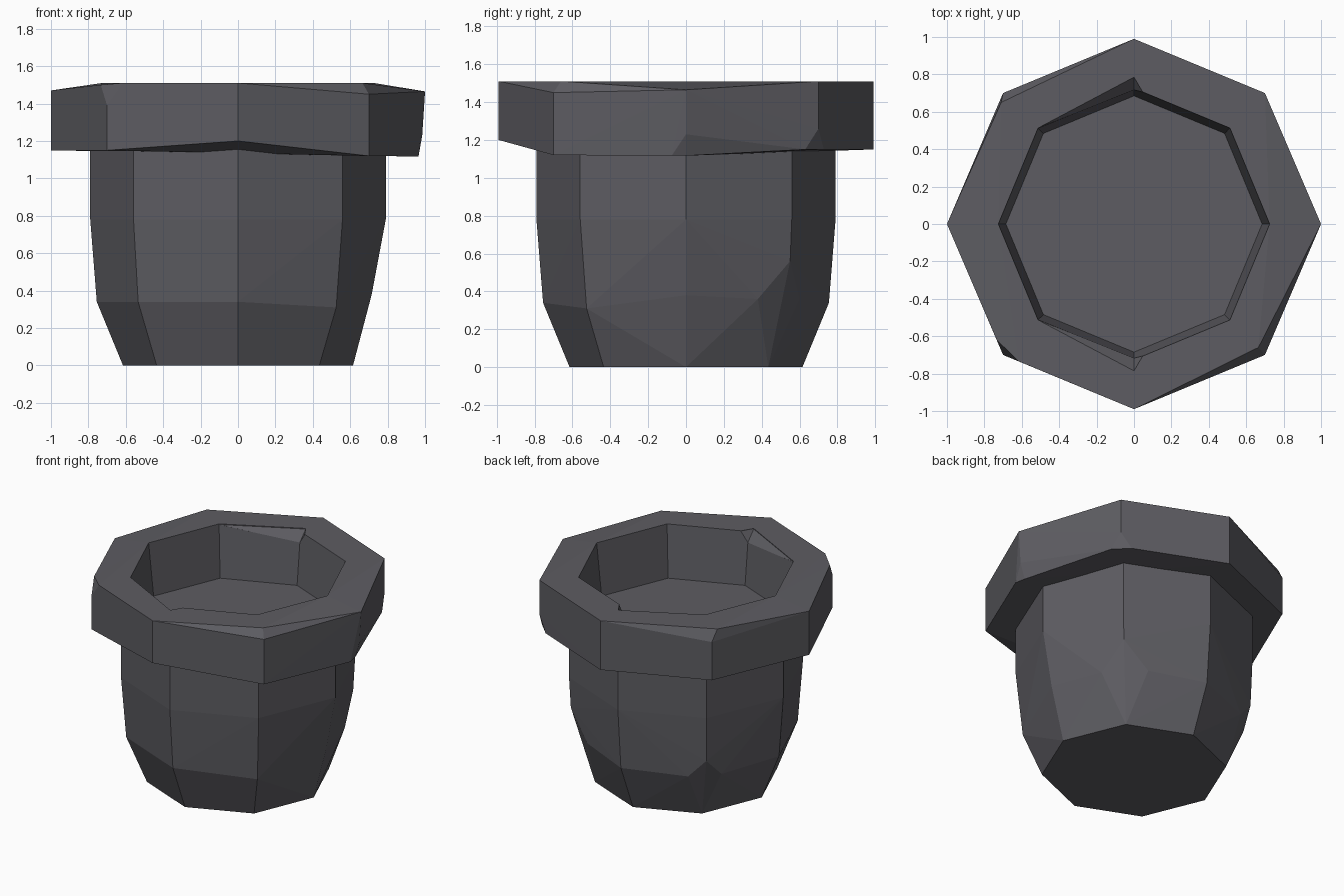
import bpy, bmesh
from math import cos, sin, pi, radians

cube = bpy.data.objects.get("Cube")
if cube:
    bpy.data.objects.remove(cube, do_unlink=True)

stone = bpy.data.materials.new("dark grey stone")
stone.use_nodes = True
GREY = (0.11, 0.108, 0.122, 1)
stone.diffuse_color = GREY
stone.node_tree.nodes["Principled BSDF"].inputs["Base Color"].default_value = GREY


def ring(radius, z, skip=()):
    """Corners of an octagon, counted from +x, leaving out chipped ones."""
    return [(radius * cos(k * pi / 4), radius * sin(k * pi / 4), z)
            for k in range(8) if k not in skip]


def hull(name, points):
    """Faceted solid wrapped round the points."""
    bm = bmesh.new()
    for p in points:
        bm.verts.new(p)
    bmesh.ops.convex_hull(bm, input=bm.verts[:])
    bmesh.ops.delete(bm, geom=[v for v in bm.verts if not v.link_faces], context='VERTS')
    bmesh.ops.dissolve_limit(bm, angle_limit=radians(0.5), verts=bm.verts[:], edges=bm.edges[:])
    bmesh.ops.recalc_face_normals(bm, faces=bm.faces[:])
    mesh = bpy.data.meshes.new(name)
    bm.to_mesh(mesh)
    bm.free()
    mesh.materials.append(stone)
    obj = bpy.data.objects.new(name, mesh)
    bpy.context.scene.collection.objects.link(obj)
    return obj


# Tapered body with two chipped back corners and a worn left corner
body = ring(0.615, 0) + ring(0.755, 0.34, skip=(0, 1, 3, 7))
body += ring(0.79, 0.78) + ring(0.79, 1.22)
body += [(0.715, 0, 0.38), (0.525, -0.525, 0.31)]
body += [(0.55, 0.55, 0.56), (0.6, 0.38, 0.36), (0.38, 0.6, 0.36)]
body += [(-0.55, 0.55, 0.46), (-0.59, 0.43, 0.33), (-0.43, 0.59, 0.33), (-0.47, 0.47, 0.14)]
pot = hull("pot", body)

# Thick rim with uneven top and bottom corners
rim = ring(0.725, 1.51)
tops = {0: 1.465, 1: 1.51, 2: 1.51, 3: 1.43, 4: 1.47, 6: 1.51, 7: 1.45}
bottoms = {2: 1.15, 3: 1.15, 4: 1.15, 5: 1.15, 6: 1.20, 7: 1.12}
for heights in (tops, bottoms):
    for k, z in heights.items():
        r = 1.0 if k in (0, 4) else 0.99
        rim.append((r * cos(k * pi / 4), r * sin(k * pi / 4), z))
# worn top edges
rim += [(-0.71, 0.65, 1.51), (0.665, -0.66, 1.51)]
# chipped rim corners: front right top, left bottom, back left bottom
rim += [(-0.7, -0.7, 1.39), (-0.734, -0.62, 1.5), (-0.615, -0.735, 1.51), (-0.62, -0.64, 1.51)]
rim += [(0.985, 0, 1.23), (0.95, 0, 1.117), (0.965, -0.075, 1.117)]
rim += [(0.7, 0.7, 1.26), (0.728, 0.63, 1.15), (0.63, 0.728, 1.15), (0.66, 0.66, 1.15)]
rim_solid = hull("rim", rim)

# Shallow hollow and two nicks in its edge
cutters = [hull("hollow", ring(0.685, 1.13) + ring(0.735, 1.6))]
for s in (-1, 1):
    edge = [(-0.51, s * 0.515), (0, s * 0.785), (0.05, s * 0.7), (0, s * 0.5)]
    nick = [(x, y, z) for x, y in edge for z in (1.505, 1.6)]
    cutters.append(hull("nick", nick + [(0, s * 0.715, 1.43), (0, s * 0.5, 1.43)]))

# Join rim to body, then carve the hollow
for helper in [rim_solid] + cutters:
    helper.hide_render = True
    mod = pot.modifiers.new(helper.name, 'BOOLEAN')
    mod.operation = 'UNION' if helper is rim_solid else 'DIFFERENCE'
    mod.solver = 'EXACT'
    mod.object = helper

# Bake the result and drop the helpers
bpy.context.view_layer.update()
graph = bpy.context.evaluated_depsgraph_get()
baked = bpy.data.meshes.new_from_object(pot.evaluated_get(graph))
pot.modifiers.clear()
pot.data = baked
for helper in [rim_solid] + cutters:
    bpy.data.objects.remove(helper, do_unlink=True)
